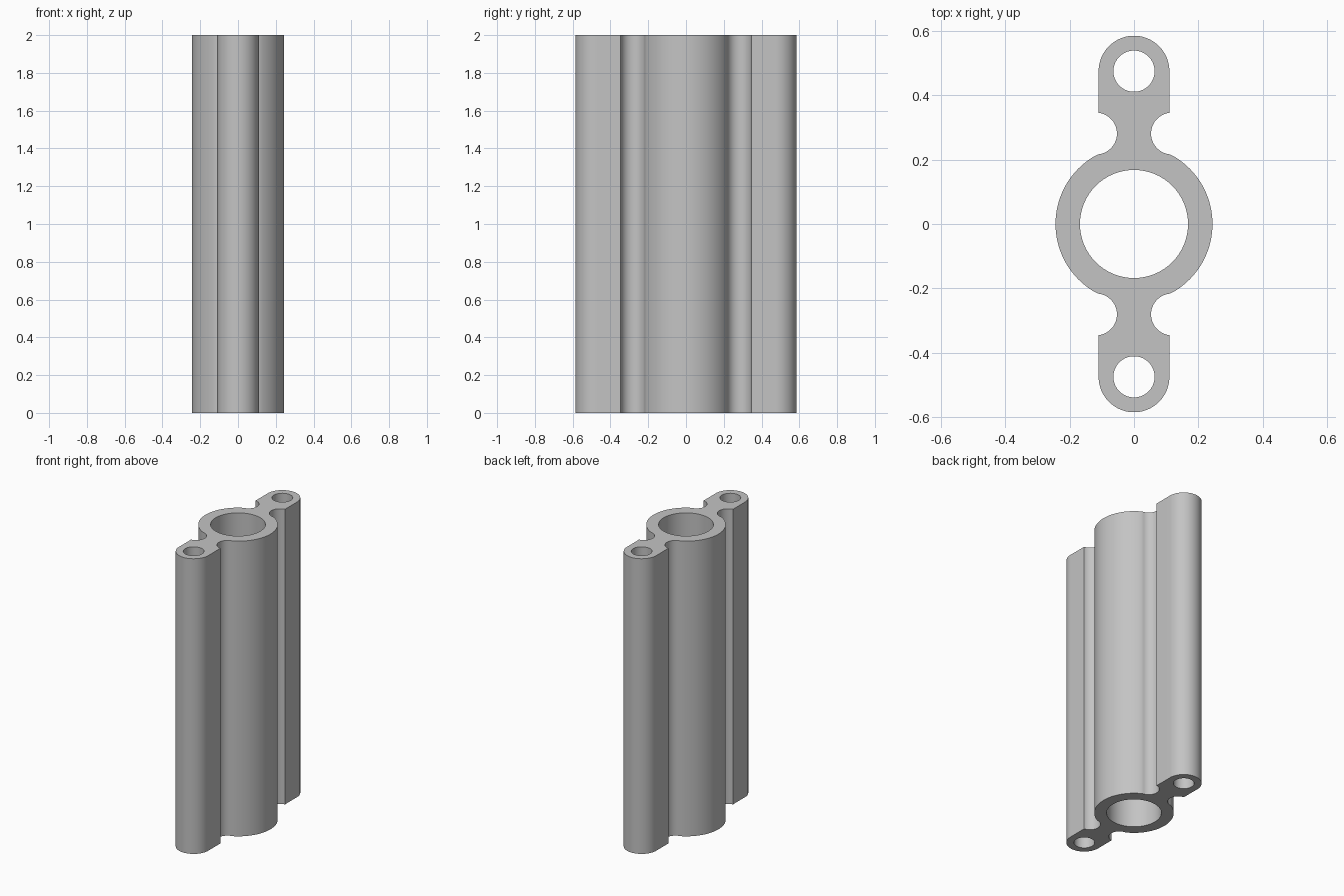
import bpy
import bmesh
from math import acos, cos, sin, pi

cube = bpy.data.objects.get("Cube")
if cube:
    bpy.data.objects.remove(cube, do_unlink=True)

HEIGHT = 2.0
RING_OUTER, RING_INNER = 0.244, 0.168
EAR_Y, EAR_RADIUS, EAR_HOLE = 0.475, 0.11, 0.064
NOTCH_X, NOTCH_Y, NOTCH_RADIUS = 0.118, 0.281, 0.065


def arc(cx, cy, r, start, end, steps):
    """Points along an arc, both ends included."""
    angles = [start + (end - start) * i / steps for i in range(steps + 1)]
    return [(cx + r * cos(a), cy + r * sin(a)) for a in angles]


def circle(cx, cy, r, steps=64):
    return arc(cx, cy, r, 0, 2 * pi, steps)[:-1]


# One quarter of the outline: ring, notch, rounded ear
ring_end = acos(EAR_RADIUS / RING_OUTER)
notch_end = acos((EAR_RADIUS - NOTCH_X) / NOTCH_RADIUS)
quarter = arc(0, 0, RING_OUTER, 0, ring_end, 20)[:-1]
quarter += arc(NOTCH_X, NOTCH_Y, NOTCH_RADIUS, 2 * pi - notch_end, notch_end, 24)
quarter += arc(0, EAR_Y, EAR_RADIUS, 0, pi / 2, 20)

# Mirror the quarter to the left, then to the front
half = quarter + [(-x, y) for x, y in reversed(quarter[:-1])]
outline = half + [(x, -y) for x, y in reversed(half[1:-1])]

# Fill the profile around its three bores
bm = bmesh.new()
edges = []
for loop in (outline, circle(0, 0, RING_INNER),
             circle(0, EAR_Y, EAR_HOLE), circle(0, -EAR_Y, EAR_HOLE)):
    verts = [bm.verts.new((x, y, 0)) for x, y in loop]
    edges += [bm.edges.new((v, verts[i - 1])) for i, v in enumerate(verts)]
bmesh.ops.triangle_fill(bm, use_beauty=True, edges=edges)

# Extrude to full height
result = bmesh.ops.extrude_face_region(bm, geom=bm.faces[:], use_keep_orig=True)
top_verts = [g for g in result["geom"] if isinstance(g, bmesh.types.BMVert)]
bmesh.ops.translate(bm, verts=top_verts, vec=(0, 0, HEIGHT))
bmesh.ops.recalc_face_normals(bm, faces=bm.faces[:])

mesh = bpy.data.meshes.new("extruded_profile")
bm.to_mesh(mesh)
bm.free()
body = bpy.data.objects.new("extruded_profile", mesh)
bpy.context.collection.objects.link(body)

# Plain grey metal
grey = bpy.data.materials.new("light_grey")
grey.use_nodes = True
colour = (0.55, 0.55, 0.55, 1)
grey.diffuse_color = colour
grey.node_tree.nodes["Principled BSDF"].inputs["Base Color"].default_value = colour
mesh.materials.append(grey)

# Smooth walls, sharp rims
bpy.ops.object.select_all(action='DESELECT')
body.select_set(True)
bpy.context.view_layer.objects.active = body
bpy.ops.object.shade_smooth_by_angle(angle=pi / 6)
